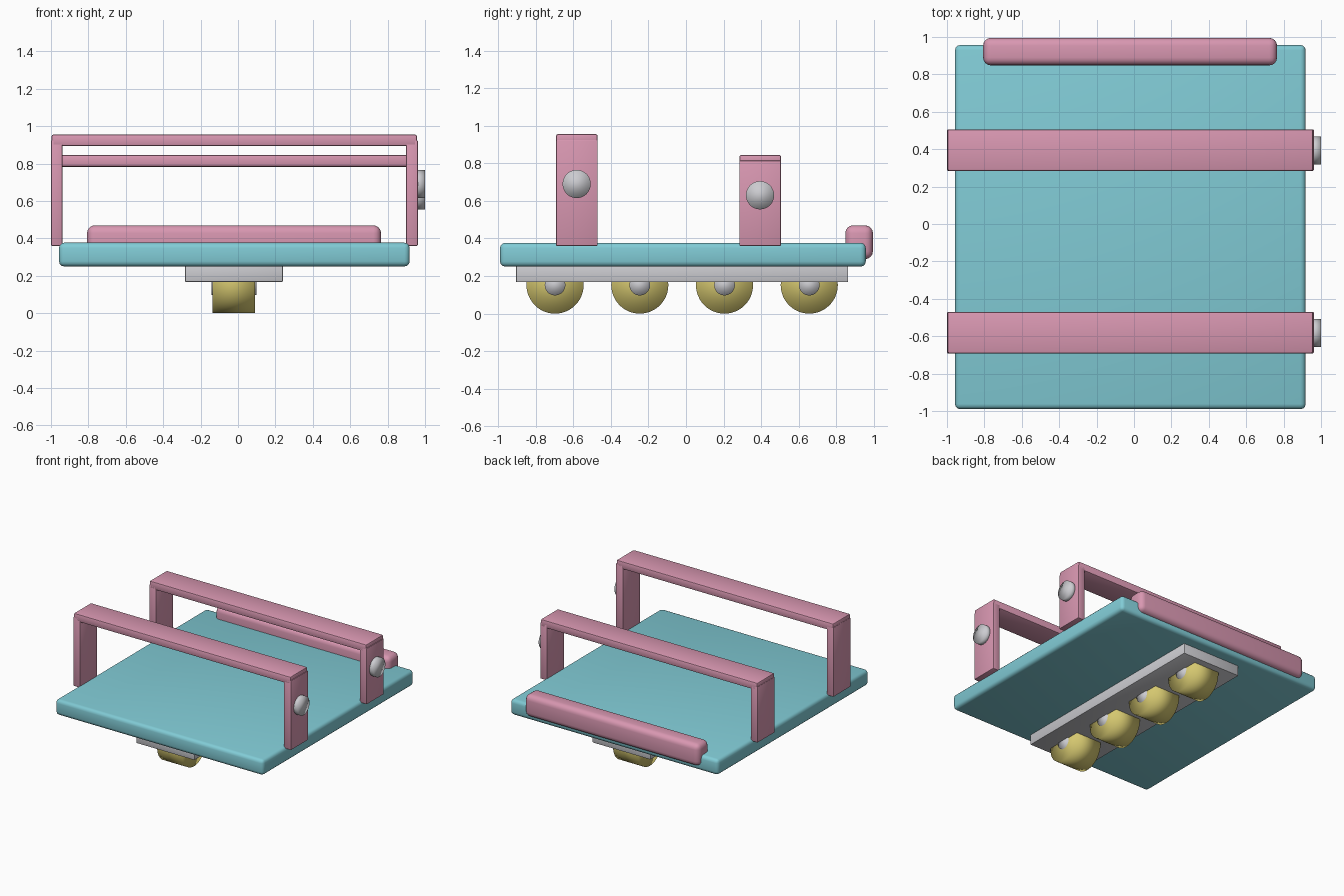
import bpy, math

if "Cube" in bpy.data.objects:
    bpy.data.objects.remove(bpy.data.objects["Cube"])


def material(name, rgb):
    m = bpy.data.materials.new(name)
    m.diffuse_color = (*rgb, 1)
    m.use_nodes = True
    m.node_tree.nodes["Principled BSDF"].inputs["Base Color"].default_value = m.diffuse_color
    return m


TEAL = material("teal", (0.22, 0.60, 0.67))
PINK = material("pink", (0.69, 0.31, 0.44))
GOLD = material("gold", (0.66, 0.57, 0.16))
GREY = material("grey", (0.60, 0.60, 0.63))


def box(name, x, y, z, mat, bevel, segments=3):
    """Rounded box from (min, max) ranges."""
    bpy.ops.mesh.primitive_cube_add(size=1, location=[(a + b) / 2 for a, b in (x, y, z)])
    ob = bpy.context.object
    ob.name = name
    ob.scale = [b - a for a, b in (x, y, z)]
    bpy.ops.object.transform_apply(location=False, rotation=False)
    mod = ob.modifiers.new("rounding", "BEVEL")
    mod.width = bevel
    mod.segments = segments
    bpy.ops.object.modifier_apply(modifier=mod.name)
    bpy.ops.object.shade_smooth_by_angle(angle=math.radians(35))
    ob.data.materials.append(mat)


def disc(name, x, y, z, radius, mat):
    """Soft-shaded cylinder lying along x."""
    bpy.ops.mesh.primitive_cylinder_add(
        vertices=48, radius=radius, depth=x[1] - x[0],
        location=((x[0] + x[1]) / 2, y, z), rotation=(0, math.pi / 2, 0))
    ob = bpy.context.object
    ob.name = name
    bpy.ops.object.shade_smooth()
    ob.data.materials.append(mat)


# Deck, rear bar and underside rail
box("deck", (-0.957, 0.918), (-0.99, 0.957), (0.25, 0.377), TEAL, 0.028)
box("rear_bar", (-0.807, 0.765), (0.848, 0.995), (0.29, 0.47), PINK, 0.042, 4)
box("wheel_rail", (-0.283, 0.24), (-0.905, 0.863), (0.167, 0.26), GREY, 0.006, 2)

# Two arches, each with a knob on the right leg
for tag, y0, top, knob_y, knob_z in (("front", -0.692, 0.955, -0.582, 0.69),
                                     ("rear", 0.284, 0.845, 0.394, 0.63)):
    y = (y0, y0 + 0.222)
    box(tag + "_arch_beam", (-0.997, 0.957), y, (top - 0.062, top), PINK, 0.01, 2)
    for side, x in (("left", (-1.0, -0.938)), ("right", (0.898, 0.962))):
        box(f"{tag}_arch_{side}_leg", x, y, (0.36, top - 0.03), PINK, 0.006, 2)
    disc(tag + "_knob", (0.94, 1.0), knob_y, knob_z, 0.075, GREY)

# Row of wheels with hubs
for i in range(4):
    y = -0.697 + 0.451 * i
    disc(f"wheel_{i + 1}", (-0.135, 0.092), y, 0.152, 0.152, GOLD)
    disc(f"hub_{i + 1}", (-0.142, 0.1), y, 0.152, 0.055, GREY)
